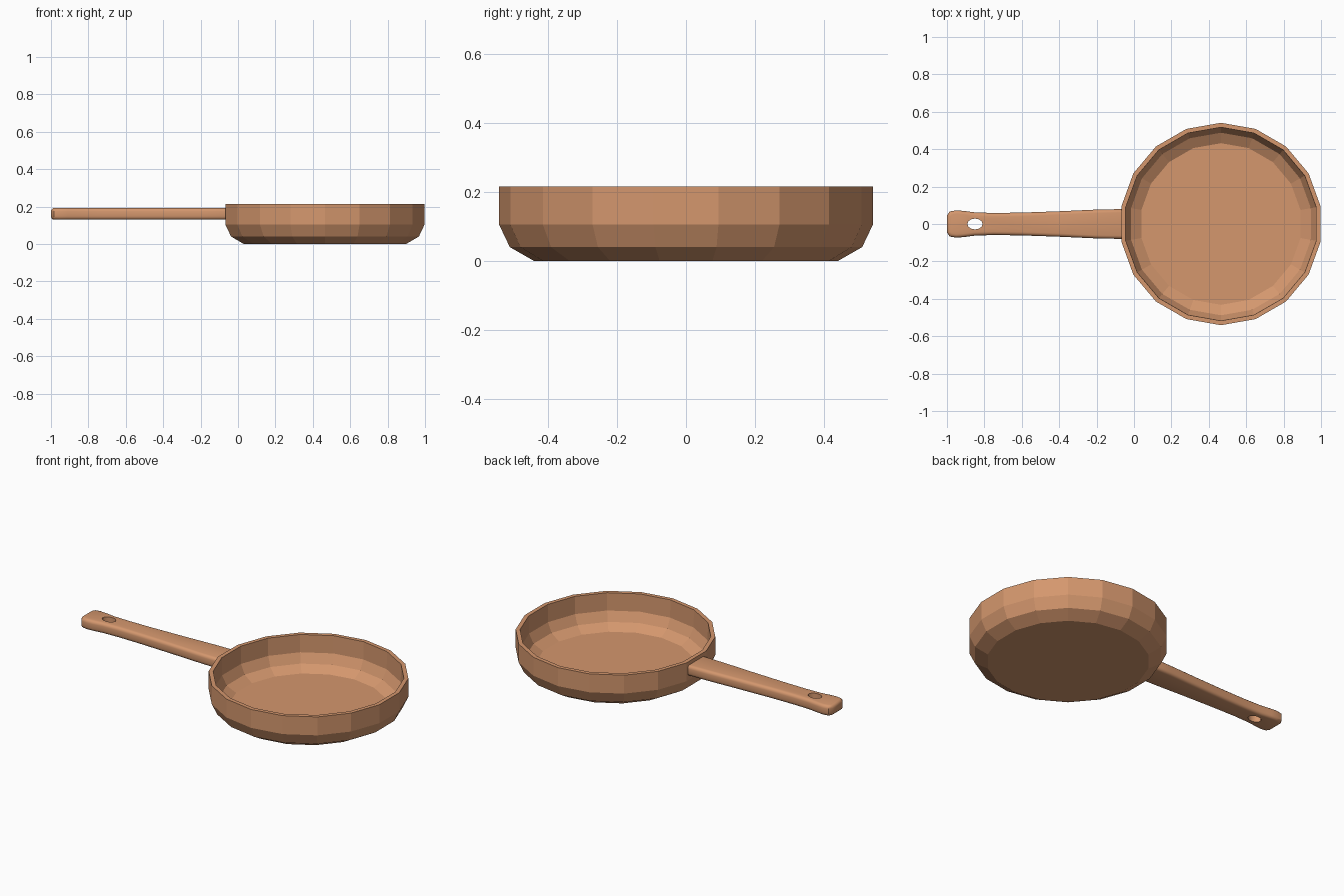
import bpy
import bmesh
from math import radians, cos, sin

cube = bpy.data.objects.get("Cube")
if cube:
    bpy.data.objects.remove(cube, do_unlink=True)

copper = bpy.data.materials.new("copper")
color = (0.66, 0.31, 0.155, 1.0)
copper.diffuse_color = color
copper.use_nodes = True
copper.node_tree.nodes["Principled BSDF"].inputs["Base Color"].default_value = color


def make_object(name, bm):
    bmesh.ops.recalc_face_normals(bm, faces=bm.faces)
    mesh = bpy.data.meshes.new(name)
    bm.to_mesh(mesh)
    bm.free()
    mesh.materials.append(copper)
    obj = bpy.data.objects.new(name, mesh)
    bpy.context.collection.objects.link(obj)
    return obj


def prism(outline, z_low, z_high):
    bm = bmesh.new()
    face = bm.faces.new([bm.verts.new((x, y, z_low)) for x, y in outline])
    grown = bmesh.ops.extrude_face_region(bm, geom=[face])["geom"]
    top = [v for v in grown if isinstance(v, bmesh.types.BMVert)]
    bmesh.ops.translate(bm, verts=top, vec=(0, 0, z_high - z_low))
    return bm


# Pan bowl: faceted turned profile (radius, height), outside up then inside down
SIDES = 18
CENTER_X = 0.465
profile = [(0.44, 0), (0.51, 0.04), (0.541, 0.105), (0.541, 0.215),
           (0.517, 0.215), (0.515, 0.11), (0.488, 0.055), (0.432, 0.022)]
bm = bmesh.new()
rings = []
for radius, z in profile:
    angles = [radians(10 + 360 * i / SIDES) for i in range(SIDES)]
    rings.append([bm.verts.new((CENTER_X + radius * cos(a), radius * sin(a), z))
                  for a in angles])
for low, high in zip(rings, rings[1:]):
    for i in range(SIDES):
        j = (i + 1) % SIDES
        bm.faces.new((low[i], low[j], high[j], high[i]))
bm.faces.new(rings[0])
bm.faces.new(rings[-1])
make_object("pan_bowl", bm)

# Handle: mirrored outline (x, half width) with rounded edges
side = [(-0.05, 0.08), (-0.2, 0.077), (-0.4, 0.068), (-0.6, 0.061), (-0.75, 0.059),
        (-0.85, 0.062), (-0.91, 0.07), (-0.95, 0.073), (-0.985, 0.067), (-1.0, 0.045)]
outline = side + [(x, -w) for x, w in reversed(side)]
handle = make_object("handle", prism(outline, 0.13, 0.193))
bevel = handle.modifiers.new("rounded_edges", "BEVEL")
bevel.width = 0.018
bevel.segments = 3
bevel.limit_method = "ANGLE"
bevel.angle_limit = radians(60)

# Hanging hole: oval cutter through the handle end
oval = [(-0.85 + 0.041 * cos(radians(a)), 0.029 * sin(radians(a)))
        for a in range(0, 360, 30)]
cutter = make_object("hole_cutter", prism(oval, 0, 0.3))
cutter.hide_render = True
cut = handle.modifiers.new("hanging_hole", "BOOLEAN")
cut.operation = "DIFFERENCE"
cut.solver = "EXACT"
cut.object = cutter

# Bake the modifiers and drop the cutter
bpy.context.view_layer.update()
graph = bpy.context.evaluated_depsgraph_get()
baked = bpy.data.meshes.new_from_object(handle.evaluated_get(graph))
handle.modifiers.clear()
handle.data = baked
bpy.data.objects.remove(cutter, do_unlink=True)

# Smooth handle shading with sharp hole rim
bpy.ops.object.select_all(action="DESELECT")
handle.select_set(True)
bpy.context.view_layer.objects.active = handle
bpy.ops.object.shade_smooth_by_angle(angle=radians(35))
